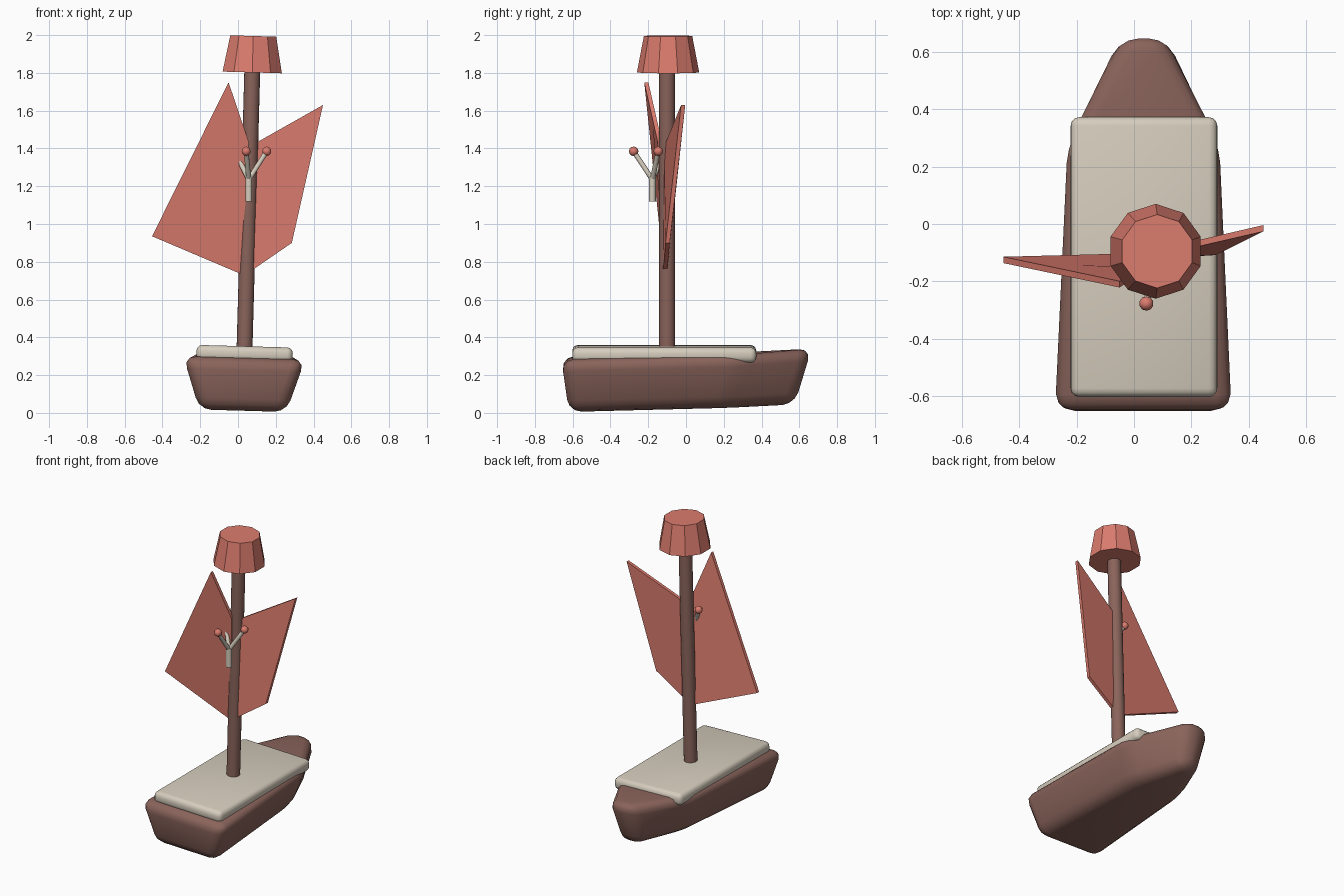
import bpy
import math
from mathutils import Matrix, Vector

if "Cube" in bpy.data.objects:
    bpy.data.objects.remove(bpy.data.objects["Cube"])


def material(name, rgb):
    m = bpy.data.materials.new(name)
    m.diffuse_color = (*rgb, 1)
    m.use_nodes = True
    m.node_tree.nodes["Principled BSDF"].inputs["Base Color"].default_value = m.diffuse_color
    return m


BROWN = material("brown wood", (0.254, 0.127, 0.105))
CREAM = material("cream", (0.67, 0.61, 0.51))
RED = material("coral red", (0.716, 0.202, 0.156))

# The boat leans slightly to the right
LEAN = Matrix.Translation((0.025, 0, 0)) @ Matrix.Rotation(math.radians(1.6), 4, 'Y')


def loft(name, rings, mat, matrix=Matrix(), bevel=0, smooth=False):
    """Closed solid through rings with equal point counts."""
    n = len(rings[0])
    verts = [p for ring in rings for p in ring]
    faces = [list(range(n))[::-1], [len(verts) - n + i for i in range(n)]]
    for r in range(len(rings) - 1):
        for i in range(n):
            j = (i + 1) % n
            faces.append([r * n + i, r * n + j, r * n + n + j, r * n + n + i])
    mesh = bpy.data.meshes.new(name)
    mesh.from_pydata(verts, [], faces)
    mesh.materials.append(mat)
    ob = bpy.data.objects.new(name, mesh)
    bpy.context.collection.objects.link(ob)
    ob.matrix_world = matrix
    bpy.ops.object.select_all(action='DESELECT')
    ob.select_set(True)
    bpy.context.view_layer.objects.active = ob
    bpy.ops.object.mode_set(mode='EDIT')
    bpy.ops.mesh.select_all(action='SELECT')
    bpy.ops.mesh.normals_make_consistent(inside=False)
    bpy.ops.object.mode_set(mode='OBJECT')
    if bevel:
        b = ob.modifiers.new("rounding", 'BEVEL')
        b.width, b.segments, b.limit_method = bevel, 3, 'NONE'
        bpy.ops.object.modifier_apply(modifier=b.name)
    if smooth:
        bpy.ops.object.shade_smooth_by_angle(angle=math.radians(40))
    return ob


def circle(radius, z, n, y=0.0):
    return [(radius * math.sin(math.tau * i / n),
             y + radius * math.cos(math.tau * i / n), z) for i in range(n)]


def rod(name, a, b, radius, mat):
    a, b = Vector(a), Vector(b)
    turn = (b - a).to_track_quat('Z', 'Y').to_matrix().to_4x4()
    return loft(name, [circle(radius, 0, 10), circle(radius, (b - a).length, 10)],
                mat, Matrix.Translation(a) @ turn, smooth=True)


# Hull: stern, middle and bow sections (top y, top half, top z, low y, low half, low z)
sections = []
for ty, tw, tz, by, bw, bz in [(-0.66, 0.325, 0.29, -0.62, 0.235, 0.01),
                               (0.29, 0.285, 0.315, 0.22, 0.185, 0.03),
                               (0.665, 0.08, 0.34, 0.575, 0.07, 0.045)]:
    sections.append([(-tw, ty, tz), (tw, ty, tz), (bw, by, bz), (-bw, by, bz)])
loft("hull", sections, BROWN, LEAN, bevel=0.065, smooth=True)

# Deck slab
loft("deck", [[(-0.254, -0.602, z), (0.256, -0.602, z), (0.256, 0.372, z), (-0.254, 0.372, z)]
              for z in (0.272, 0.353)], CREAM, LEAN, bevel=0.03, smooth=True)

# Mast and lookout tub
loft("mast", [circle(0.042, 0.3, 20, -0.1), circle(0.042, 1.82, 20, -0.1)],
     BROWN, LEAN, smooth=True)
loft("lookout_tub", [circle(0.165, 1.803, 10, -0.095), circle(0.128, 1.996, 10, -0.095)],
     RED, LEAN)

# Sails: thin slanted plates meeting at the mast
for name, pts in [
    ("left_sail", [(-0.05, -0.21, 1.75), (-0.455, -0.125, 0.935),
                   (0.04, -0.112, 0.725), (0.055, -0.14, 1.44)]),
    ("right_sail", [(0.45, -0.015, 1.63), (0.285, -0.097, 0.9),
                    (0.045, -0.112, 0.735), (0.06, -0.105, 1.41)]),
]:
    loft(name, [[(x, y + d, z) for x, y, z in pts] for d in (-0.011, 0.011)], RED)

# Three-pronged twig with a bud on each prong
cx, cy = 0.057, -0.178
rod("twig_stem", (cx, cy, 1.12), (cx, cy, 1.25), 0.018, CREAM)
for i, deg in enumerate((-98, 18, 138)):
    a = math.radians(deg)
    tip = (cx + 0.1 * math.cos(a), cy + 0.1 * math.sin(a), 1.385)
    rod(f"twig_prong_{i + 1}", (cx, cy, 1.235), tip, 0.013, CREAM)
    bpy.ops.mesh.primitive_uv_sphere_add(segments=10, ring_count=6, radius=0.025, location=tip)
    bud = bpy.context.object
    bud.name = f"twig_bud_{i + 1}"
    bud.data.materials.append(RED)
    bpy.ops.object.shade_smooth_by_angle(angle=math.radians(40))
